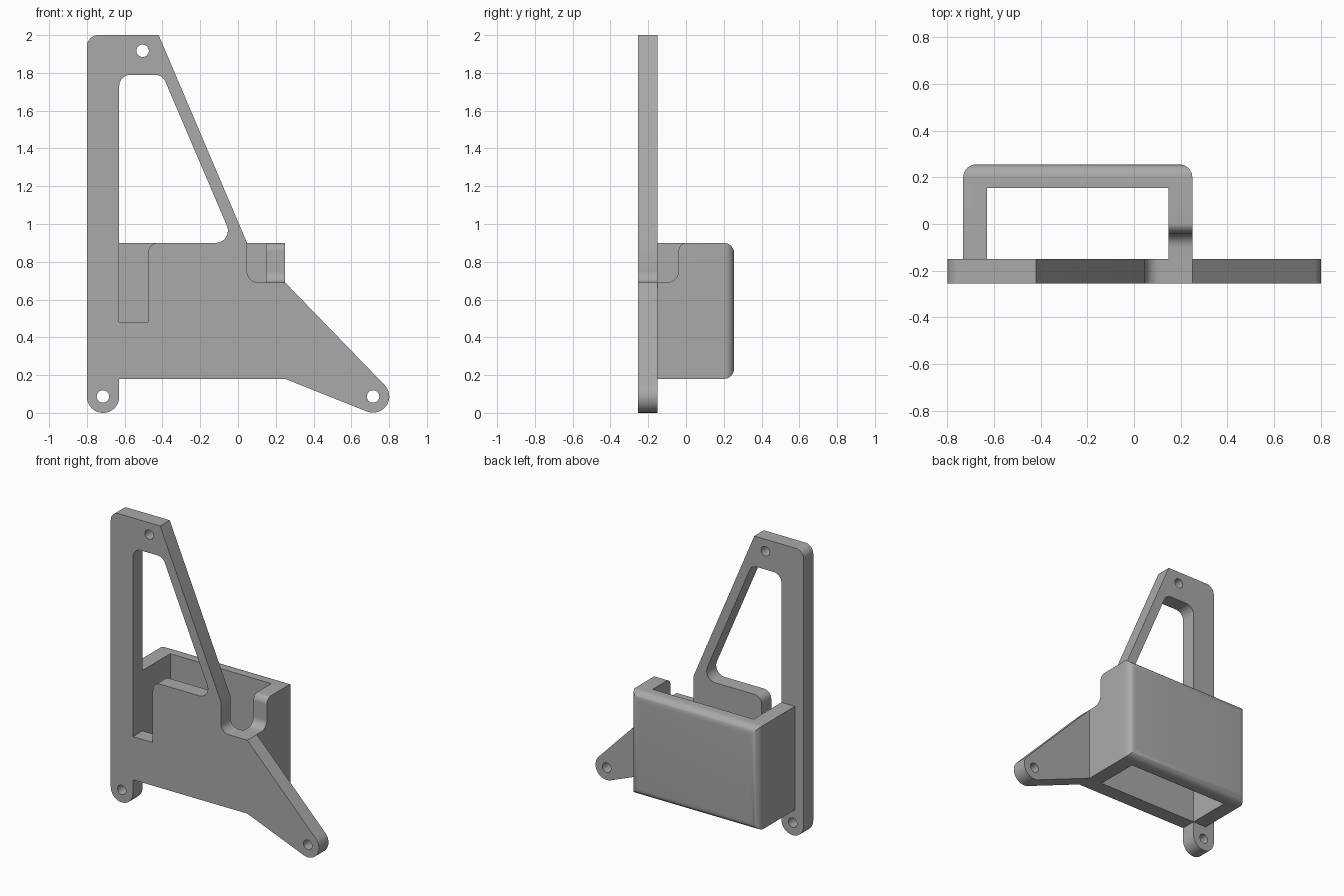
import bpy, bmesh, math
from mathutils import Vector

if "Cube" in bpy.data.objects:
    bpy.data.objects.remove(bpy.data.objects["Cube"], do_unlink=True)

grey = bpy.data.materials.new("mid grey")
grey.use_nodes = True
colour = (0.4, 0.4, 0.4, 1)
grey.diffuse_color = colour
grey.node_tree.nodes["Principled BSDF"].inputs["Base Color"].default_value = colour

FRONT, SEAM, BACK = -0.255, -0.15, 0.255
BOTTOM, RIM, NOTCH = 0.18, 0.9, 0.69


def arc(cx, cz, radius, start, end, steps=20):
    """Points along a circular arc, angles in degrees."""
    angles = [math.radians(start + (end - start) * i / steps) for i in range(steps + 1)]
    return [(cx + radius * math.cos(a), cz + radius * math.sin(a)) for a in angles]


def fillet(corners, steps=10):
    """Round every corner that carries a radius as its third value."""
    out = []
    for i, corner in enumerate(corners):
        p = Vector(corner[:2])
        if len(corner) < 3:
            out.append(tuple(p))
            continue
        a = (Vector(corners[i - 1][:2]) - p).normalized()
        b = (Vector(corners[(i + 1) % len(corners)][:2]) - p).normalized()
        half = a.angle(b) / 2
        centre = p + (a + b).normalized() * corner[2] / math.sin(half)
        reach = corner[2] / math.tan(half)
        u, v = p + a * reach - centre, p + b * reach - centre
        sweep = u.angle_signed(v)
        for k in range(steps + 1):
            t = -sweep * k / steps
            c, s = math.cos(t), math.sin(t)
            out.append((centre.x + u.x * c - u.y * s, centre.y + u.x * s + u.y * c))
    return out


def finish(name, bm):
    bmesh.ops.recalc_face_normals(bm, faces=bm.faces)
    mesh = bpy.data.meshes.new(name)
    bm.to_mesh(mesh)
    bm.free()
    mesh.materials.append(grey)
    obj = bpy.data.objects.new(name, mesh)
    bpy.context.collection.objects.link(obj)
    return obj


def prism(name, outline, place, low, high):
    """Extrude a 2D outline; place(u, v, depth) gives the 3D position."""
    bm = bmesh.new()
    near = [bm.verts.new(place(u, v, low)) for u, v in outline]
    far = [bm.verts.new(place(u, v, high)) for u, v in outline]
    bm.faces.new(near)
    bm.faces.new(far)
    for i in range(len(near)):
        bm.faces.new((near[i - 1], near[i], far[i], far[i - 1]))
    return finish(name, bm)


def along_y(u, v, d):
    return (u, d, v)


def along_x(u, v, d):
    return (d, u, v)


def along_z(u, v, d):
    return (u, v, d)


def cut(target, cutters):
    """Subtract the cutters for good, then smooth the rounded parts."""
    for cutter in cutters:
        cutter.hide_render = True
        mod = target.modifiers.new("cut", "BOOLEAN")
        mod.operation, mod.solver, mod.object = "DIFFERENCE", "EXACT", cutter
    bpy.ops.object.select_all(action="DESELECT")
    target.select_set(True)
    bpy.context.view_layer.objects.active = target
    for mod in list(target.modifiers):
        bpy.ops.object.modifier_apply(modifier=mod.name)
    for cutter in cutters:
        bpy.data.objects.remove(cutter, do_unlink=True)
    bpy.ops.object.shade_smooth_by_angle(angle=math.radians(30))


# Mounting plate with its two feet
foot_x, foot_z, foot_r = 0.715, 0.087, 0.086
outline = [(-0.8, 0, 0.085), (-0.8, 2, 0.06), (-0.42, 2), (0.048, RIM),
           (0.048, NOTCH, 0.06), (0.25, NOTCH)]
outline += arc(foot_x, foot_z, foot_r, 45, -112)
outline += [(0.25, BOTTOM), (-0.629, BOTTOM), (-0.629, 0, 0.085)]
plate = prism("mounting_plate", fillet(outline), along_y, FRONT, SEAM)

# Sloped window with a slot running down its left side
window = [(-0.629, 0.48), (-0.477, 0.48), (-0.477, RIM, 0.055),
          (-0.02, RIM, 0.065), (-0.4, 1.79, 0.06), (-0.629, 1.79, 0.06)]
cutters = [prism("window_cutter", fillet(window), along_y, -0.4, 0)]

# Screw holes
for x, z in ((-foot_x, foot_z), (foot_x, foot_z), (-0.505, 1.917)):
    cutters.append(prism("hole_cutter", arc(x, z, 0.033, 0, 345, 23), along_y, -0.4, 0))
cut(plate, cutters)

# Holder box with rounded back edges, open at top and bottom
sides = [(-0.732, SEAM), (0.25, SEAM), (0.25, BACK), (-0.732, BACK)]
box = prism("holder_box", sides, along_z, BOTTOM, RIM)
bm = bmesh.new()
bm.from_mesh(box.data)
back_edges = [e for e in bm.edges if all(v.co.y > 0 for v in e.verts)]
bmesh.ops.bevel(bm, geom=back_edges, offset=0.055, segments=8, profile=0.5, affect="EDGES")
bm.to_mesh(box.data)
bm.free()

# Box cavity, and the cable notch in the side wall
cavity = [(-0.629, -0.3), (0.147, -0.3), (0.147, 0.155), (-0.629, 0.155)]
lip = RIM + 0.0005
notch = [(-0.3, NOTCH), (-0.04, NOTCH, 0.06), (-0.04, lip, 0.045),
         (0.1, lip), (0.1, 1), (-0.3, 1)]
cut(box, [prism("cavity_cutter", cavity, along_z, 0, 1.2),
          prism("notch_cutter", fillet(notch), along_x, 0, 0.4)])
